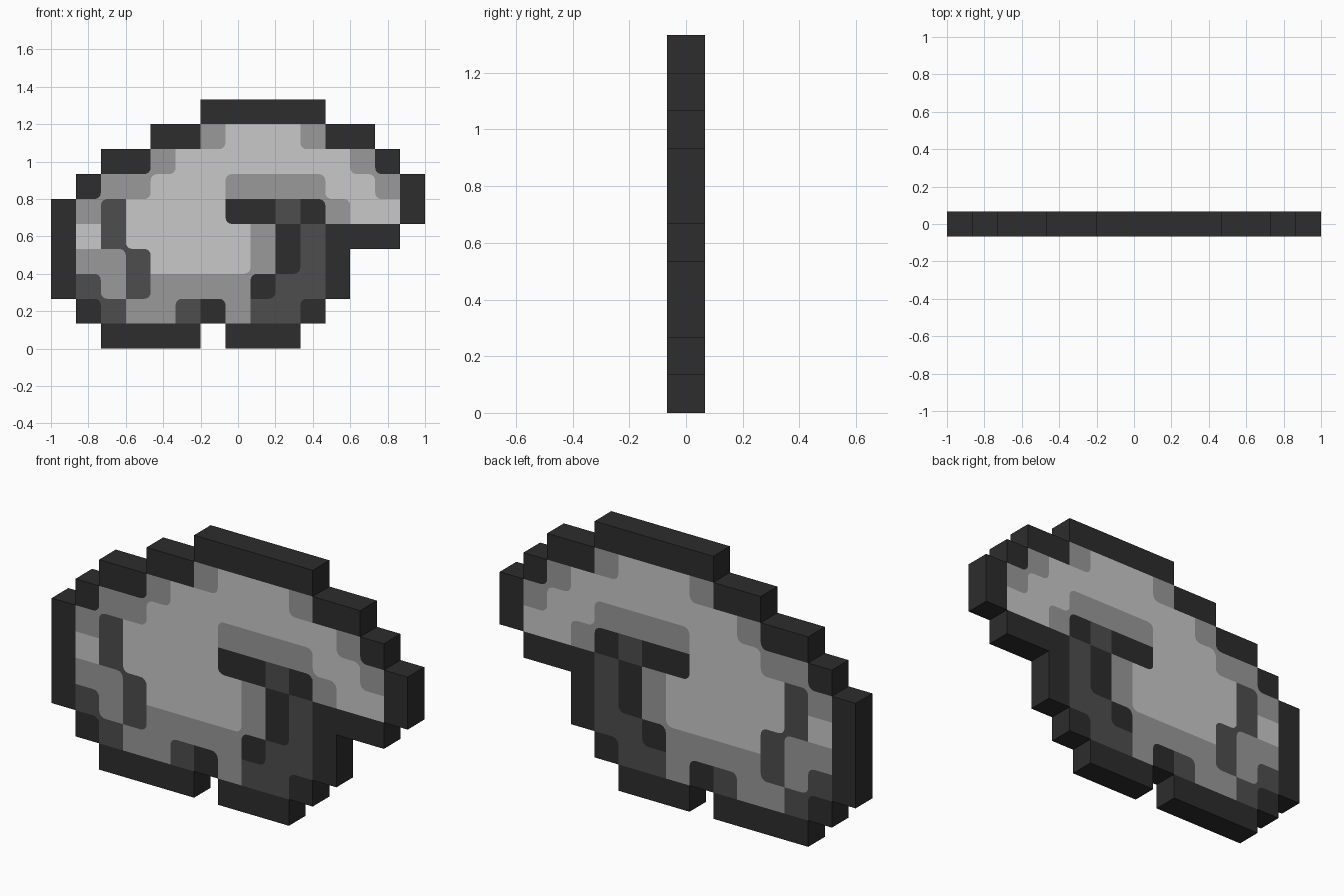
import bpy, bmesh, math

if "Cube" in bpy.data.objects:
    bpy.data.objects.remove(bpy.data.objects["Cube"])

# Picture map, top row first: K outline, D dark, G mid, L light, . empty
ART = ["......KKKKK....",
       "....KKGLLLGKK..",
       "..KKGLLLLLLLGK.",
       ".KGGLLLGGGGLLGK",
       "KGDLLLLKKDKGLLK",
       "KLDLLLLLGKDKKK.",
       "KGGDLLLLGKDK...",
       "KDGDGGGGKDDK...",
       ".KDGGDKGDDK....",
       "..KKKK.KKK....."]
COLS, ROWS = 15, 10
S = 2 / COLS          # pixel size
H = S / 2             # half thickness
R = 0.034             # rounding of inner colour corners

TONES = {"K": ("charcoal", 0.026, "outline_rim"),
         "D": ("dark_grey", 0.075, "dark_shade_pixels"),
         "G": ("mid_grey", 0.319, "mid_shade_pixels"),
         "L": ("light_grey", 0.578, "light_surface_pixels")}


def tone(c, r):
    """Tone at column c, row r counted from the bottom."""
    if 0 <= c < COLS and 0 <= r < ROWS:
        return ART[ROWS - 1 - r][c]
    return "."


meshes = {k: bmesh.new() for k in TONES}


def panel(key, pts):
    """Same flat patch on the front and on the back."""
    bm = meshes[key]
    bm.faces.new([bm.verts.new((x, -H, z)) for x, z in pts])
    bm.faces.new([bm.verts.new((x, H, z)) for x, z in reversed(pts)])


for r in range(ROWS):
    for c in range(COLS):
        me = tone(c, r)
        if me == ".":
            continue
        cx, cz = -1 + (c + 0.5) * S, (r + 0.5) * S
        outline = []
        # Front and back patch, corners counter-clockwise from lower left
        for i, (sx, sz) in enumerate(((-1, -1), (1, -1), (1, 1), (-1, 1))):
            px, pz = cx + sx * S / 2, cz + sz * S / 2
            a, b, d = tone(c + sx, r), tone(c, r + sz), tone(c + sx, r + sz)
            if a == b and a not in (me, ".", "K") and d != me:
                ox, oz = px - sx * R, pz - sz * R
                start = math.pi + i * math.pi / 2
                arc = [(ox + R * math.cos(start + t * math.pi / 8),
                        oz + R * math.sin(start + t * math.pi / 8)) for t in range(5)]
                outline += arc
                # sliver outside the rounded corner takes the neighbour's tone
                for p, q in zip(arc, arc[1:]):
                    panel(a, [(px, pz), q, p])
            else:
                outline.append((px, pz))
        panel(me, outline)
        # Side walls wherever the picture ends
        bm = meshes[me]
        for dx, dz in ((1, 0), (-1, 0), (0, 1), (0, -1)):
            if tone(c + dx, r + dz) == ".":
                mx, mz = cx + dx * S / 2, cz + dz * S / 2
                tx, tz = -dz * S / 2, dx * S / 2
                bm.faces.new([bm.verts.new(p) for p in (
                    (mx - tx, -H, mz - tz), (mx - tx, H, mz - tz),
                    (mx + tx, H, mz + tz), (mx + tx, -H, mz + tz))])

# One object per tone
for key, (mat_name, v, part) in TONES.items():
    bm = meshes[key]
    bmesh.ops.remove_doubles(bm, verts=bm.verts, dist=1e-4)
    mesh = bpy.data.meshes.new(part)
    bm.to_mesh(mesh)
    bm.free()
    mat = bpy.data.materials.new(mat_name)
    mat.diffuse_color = (v, v, v, 1)
    mat.use_nodes = True
    mat.node_tree.nodes["Principled BSDF"].inputs["Base Color"].default_value = mat.diffuse_color
    mesh.materials.append(mat)
    bpy.context.collection.objects.link(bpy.data.objects.new(part, mesh))
